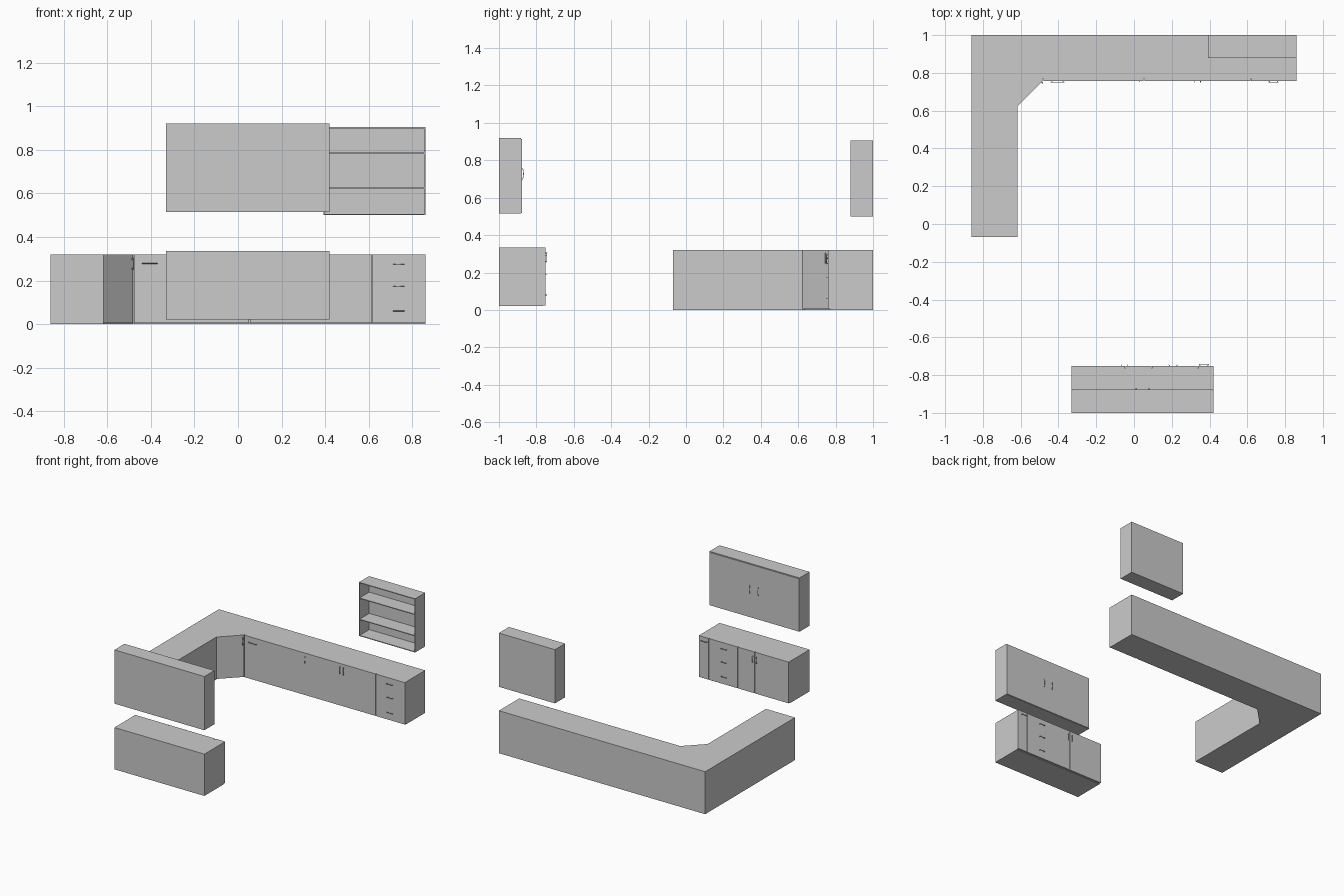
import bpy, bmesh, math
from mathutils import Vector

if "Cube" in bpy.data.objects:
    bpy.data.objects.remove(bpy.data.objects["Cube"])


def prism(name, outline, z0, z1):
    """Extrude a flat outline from z0 up to z1."""
    bm = bmesh.new()
    face = bm.faces.new([bm.verts.new((x, y, z0)) for x, y in outline])
    ext = bmesh.ops.extrude_face_region(bm, geom=[face])
    top = [v for v in ext["geom"] if isinstance(v, bmesh.types.BMVert)]
    bmesh.ops.translate(bm, verts=top, vec=(0, 0, z1 - z0))
    bmesh.ops.recalc_face_normals(bm, faces=bm.faces)
    mesh = bpy.data.meshes.new(name)
    bm.to_mesh(mesh)
    bm.free()
    ob = bpy.data.objects.new(name, mesh)
    bpy.context.collection.objects.link(ob)
    return ob


def box(name, x0, x1, y0, y1, z0, z1):
    return prism(name, [(x0, y0), (x1, y0), (x1, y1), (x0, y1)], z0, z1)


def handle(name, centre, along, out, length, proud=0.01, arched=False):
    """Thin bar bent away from the door, straight or arched."""
    c, a, o = Vector(centre), Vector(along).normalized(), Vector(out).normalized()
    if arched:
        prof = [(-math.cos(math.pi * i / 8), math.sin(math.pi * i / 8)) for i in range(9)]
    else:
        prof = [(-0.75, 0), (-0.75, 0.85), (-1, 1), (1, 1), (0.75, 0.85), (0.75, 0)]
        prof = [(-0.8, 0), (-1, 1), (1, 1), (0.8, 0)]
    cu = bpy.data.curves.new(name, "CURVE")
    cu.dimensions = "3D"
    cu.bevel_depth = 0.002
    cu.bevel_resolution = 1
    cu.use_fill_caps = True
    sp = cu.splines.new("POLY")
    sp.points.add(len(prof) - 1)
    for p, (u, v) in zip(sp.points, prof):
        p.co = (*(c + a * u * length / 2 + o * v * proud), 1)
    ob = bpy.data.objects.new(name, cu)
    bpy.context.collection.objects.link(ob)
    bpy.ops.object.select_all(action="DESELECT")
    ob.select_set(True)
    bpy.context.view_layer.objects.active = ob
    bpy.ops.object.convert(target="MESH")


X, Z = (1, 0, 0), (0, 0, 1)
GAP = 0.0015

# L-shaped base units with a chamfered inner corner
prism("corner_counter", [(-0.86, 1), (-0.86, -0.07), (-0.617, -0.07), (-0.617, 0.637),
                         (-0.484, 0.77), (0.86, 0.77), (0.86, 1)], 0, 0.32)
prism("corner_door", [(-0.482, 0.758), (-0.486, 0.768), (-0.617, 0.637), (-0.617, 0.623)],
      0.004, 0.32)
fronts = [-0.48, 0.053, 0.617, 0.86]
for i, (a, b) in enumerate(zip(fronts, fronts[1:])):
    box(f"counter_front_{i}", a + GAP, b - (GAP if b < 0.86 else 0), 0.758, 0.77, 0.004, 0.32)

# Handles of the L-shaped units
F = (0, -1, 0)
handle("corner_handle", (-0.489, 0.751, 0.277), Z, (1, -1, 0), 0.055)
handle("appliance_handle", (-0.405, 0.758, 0.278), X, F, 0.07, 0.008)
handle("sink_handle", (0.03, 0.758, 0.272), Z, F, 0.05, 0.005)
for x in (0.322, 0.352):
    handle("pair_handle", (x, 0.758, 0.272), Z, F, 0.055, 0.008)
for z in (0.06, 0.174, 0.275):
    handle("drawer_handle", (0.738, 0.758, z), X, F, 0.05, 0.008)

# Opposite base unit, doors facing +y
box("base_body", -0.33, 0.42, -1, -0.765, 0.02, 0.335)
fronts = [-0.33, -0.047, 0.095, 0.337, 0.42]
for i, (a, b) in enumerate(zip(fronts, fronts[1:])):
    box(f"base_front_{i}", a + (GAP if a > -0.33 else 0), b - (GAP if b < 0.42 else 0),
        -0.765, -0.752, 0.024, 0.335)
B = (0, 1, 0)
handle("base_narrow_handle", (0.37, -0.752, 0.305), X, B, 0.05)
for z in (0.08, 0.19, 0.29):
    handle("base_drawer_handle", (0.207, -0.752, z), X, B, 0.045, 0.008)
for x in (-0.065, -0.033):
    handle("base_door_handle", (x, -0.752, 0.28), Z, B, 0.05, 0.008)

# Wall cupboard above it
box("wall_cupboard", -0.33, 0.42, -1, -0.881, 0.515, 0.92)
box("wall_cupboard_front", -0.328, 0.418, -0.881, -0.876, 0.517, 0.915)
for x in (0.01, 0.08):
    handle("wall_handle", (x, -0.876, 0.728), Z, B, 0.06, 0.007, True)

# Open wall shelf
T = 0.006
for x in (0.392, 0.86 - T):
    box("shelf_side", x, x + T, 0.88, 1, 0.5, 0.905)
box("shelf_back", 0.392 + T, 0.86 - T, 1 - T, 1, 0.5, 0.905)
for z in (0.5, 0.622, 0.782, 0.905 - T):
    box("shelf_board", 0.392 + T, 0.86 - T, 0.88, 1 - T, z, z + T)
